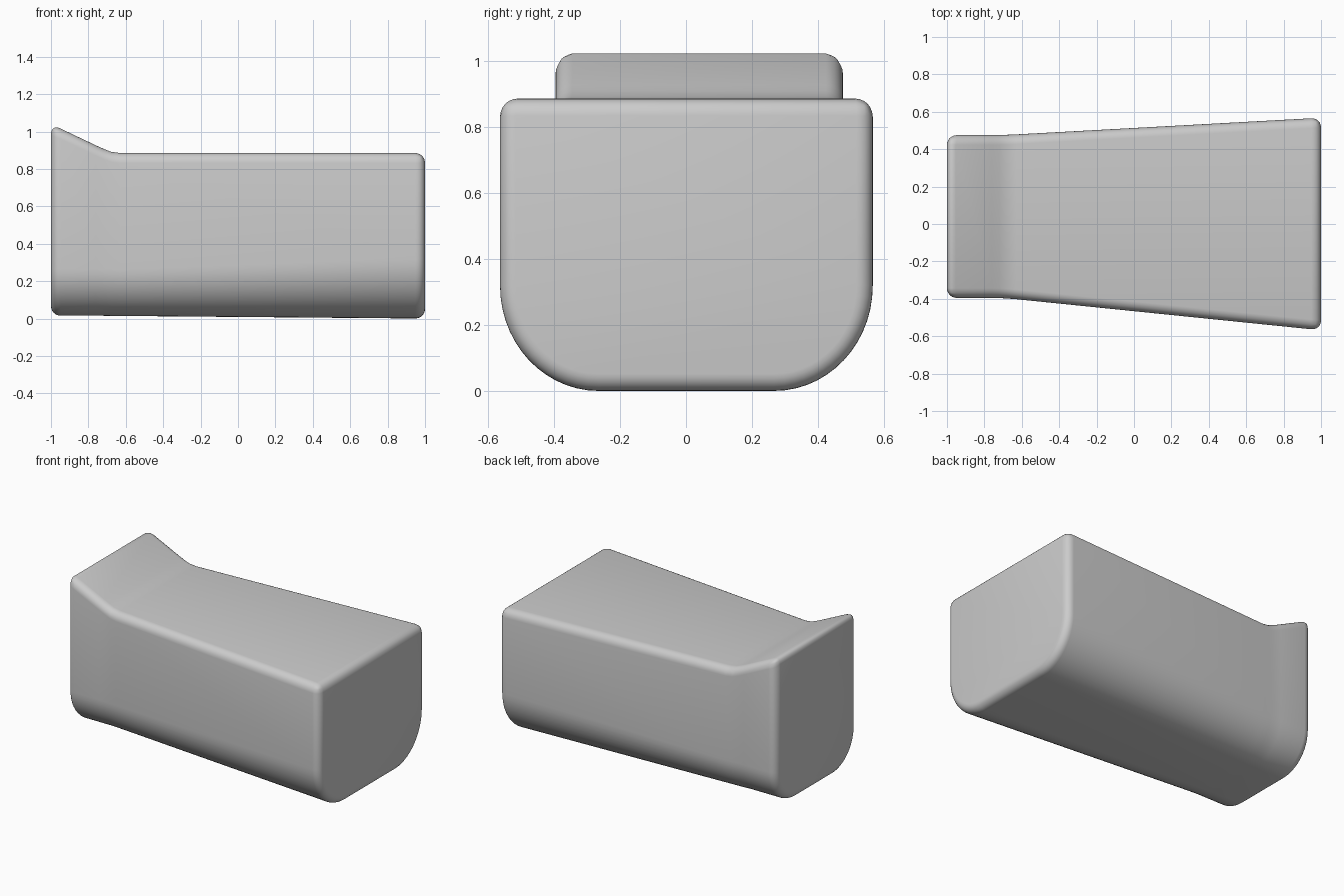
import bpy, bmesh, math

cube = bpy.data.objects.get("Cube")
if cube:
    bpy.data.objects.remove(cube, do_unlink=True)

grey = bpy.data.materials.new("light grey")
grey.use_nodes = True
grey.diffuse_color = (0.6, 0.6, 0.6, 1)
grey.node_tree.nodes["Principled BSDF"].inputs["Base Color"].default_value = (0.6, 0.6, 0.6, 1)

ARC = 14


def section(x, y0, y1, bottom, top, ry, rz):
    """Flat-topped outline with two large rounded bottom corners."""
    pts = [(x, y1, top), (x, y0, top)]
    for i in range(ARC + 1):
        a = math.pi / 2 * i / ARC
        pts.append((x, y0 + ry * (1 - math.cos(a)), bottom + rz * (1 - math.sin(a))))
    for i in range(ARC, -1, -1):
        a = math.pi / 2 * i / ARC
        pts.append((x, y1 - ry * (1 - math.cos(a)), bottom + rz * (1 - math.sin(a))))
    return pts


# Stations along the length: straight neck, soft crease, flared body
sections = [
    section(-1.0, -0.395, 0.475, 0.015, 1.04, 0.24, 0.25),
    section(-0.76, -0.395, 0.475, 0.015, 0.926, 0.24, 0.25),
    section(-0.72, -0.396, 0.475, 0.015, 0.908, 0.24, 0.25),
    section(-0.68, -0.398, 0.477, 0.014, 0.892, 0.24, 0.25),
    section(-0.63, -0.402, 0.479, 0.014, 0.885, 0.24, 0.25),
    section(1.0, -0.568, 0.568, 0.0, 0.885, 0.3, 0.32),
]

# Loft the sections and close both ends
bm = bmesh.new()
rings = [[bm.verts.new(p) for p in s] for s in sections]
for a, b in zip(rings, rings[1:]):
    for i in range(len(a)):
        j = (i + 1) % len(a)
        bm.faces.new((a[i], a[j], b[j], b[i]))
bm.faces.new(rings[0])
bm.faces.new(rings[-1])
bmesh.ops.recalc_face_normals(bm, faces=bm.faces)
mesh = bpy.data.meshes.new("block_body")
bm.to_mesh(mesh)
bm.free()
mesh.materials.append(grey)

body = bpy.data.objects.new("block_body", mesh)
bpy.context.collection.objects.link(body)
bpy.context.view_layer.objects.active = body
body.select_set(True)

# Rounded rims and top edges
bevel = body.modifiers.new("rounded_edges", 'BEVEL')
bevel.width = 0.052
bevel.segments = 6
bevel.limit_method = 'ANGLE'
bevel.angle_limit = math.radians(40)
bevel.use_clamp_overlap = False
bpy.ops.object.modifier_apply(modifier=bevel.name)
bpy.ops.object.shade_smooth_by_angle(angle=math.radians(40))
